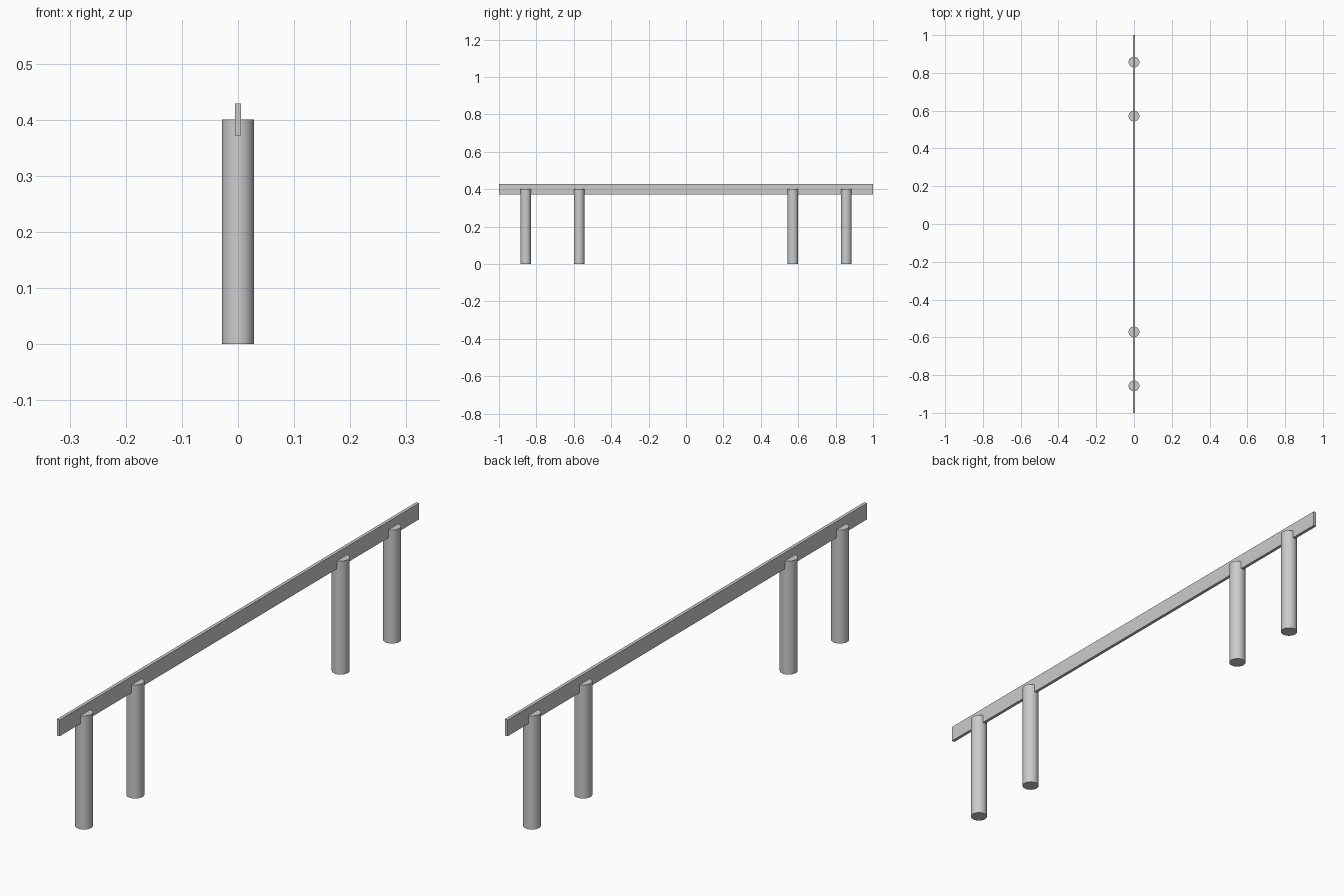
import bpy

if "Cube" in bpy.data.objects:
    bpy.data.objects.remove(bpy.data.objects["Cube"])

POST_RADIUS, POST_HEIGHT = 0.0286, 0.4
RAIL_SIZE = (0.0114, 2.0, 0.0571)


def add_post(name, y):
    bpy.ops.mesh.primitive_cylinder_add(
        vertices=32, radius=POST_RADIUS, depth=POST_HEIGHT,
        location=(0, y, POST_HEIGHT / 2))
    post = bpy.context.object
    post.name = name
    bpy.ops.object.shade_smooth_by_angle()


# Round posts, mirrored front to back
for side, label in ((-1, "front"), (1, "back")):
    add_post(f"{label}_outer_post", side * 0.857)
    add_post(f"{label}_inner_post", side * 0.5714)

# Thin long rail set into the post tops
bpy.ops.mesh.primitive_cube_add(size=1, location=(0, 0, POST_HEIGHT))
rail = bpy.context.object
rail.name = "top_rail"
rail.scale = RAIL_SIZE
bpy.ops.object.transform_apply(location=False, rotation=False, scale=True)
